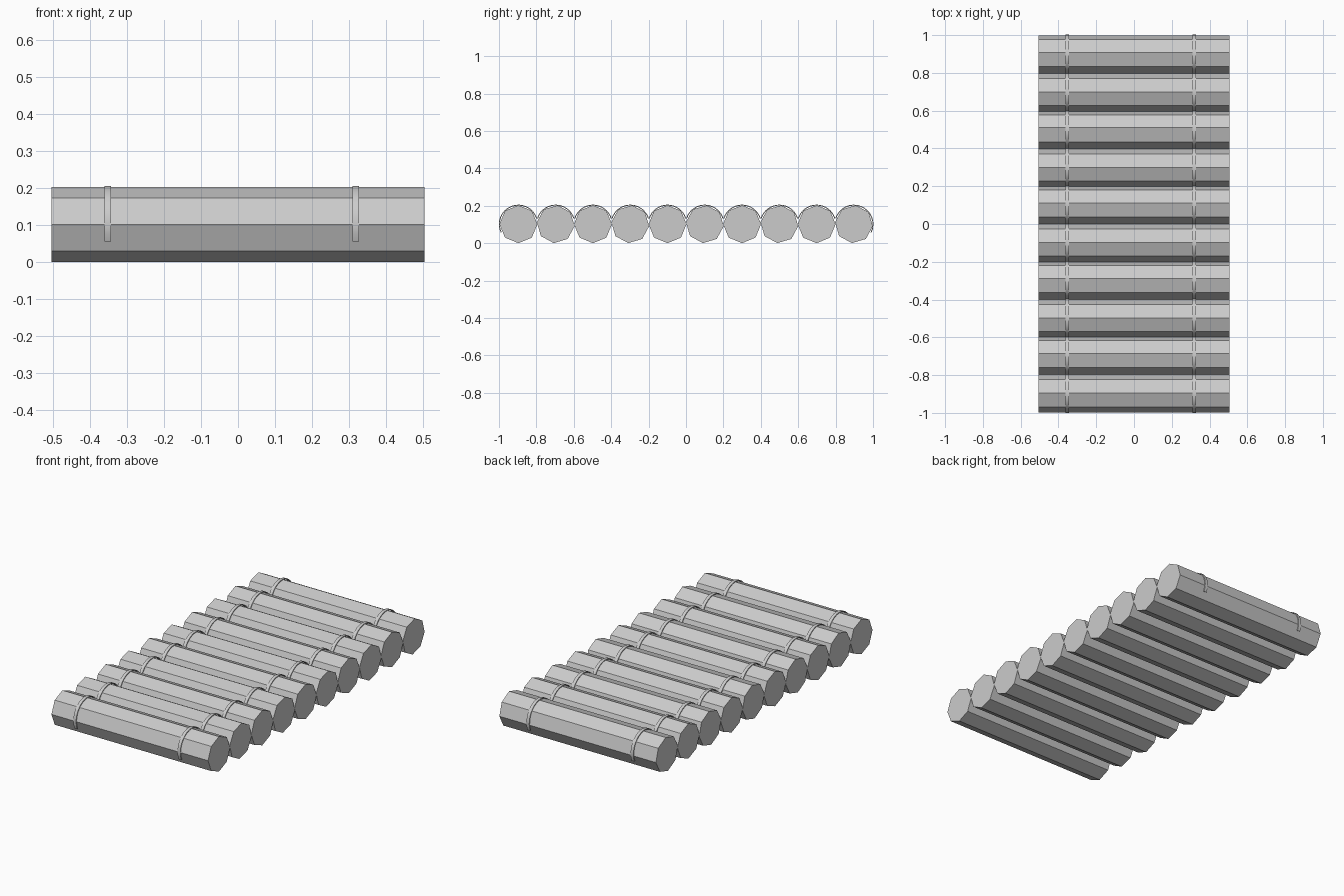
import bpy, bmesh
from math import sin, cos, radians

cube = bpy.data.objects.get("Cube")
if cube:
    bpy.data.objects.remove(cube)

COUNT, STEP, FIRST = 10, 0.1993, -0.896
RADIUS, LENGTH = 0.1015, 1.01


def material(name, value):
    mat = bpy.data.materials.new(name)
    mat.use_nodes = True
    colour = (value, value, value, 1)
    mat.diffuse_color = colour
    mat.node_tree.nodes["Principled BSDF"].inputs["Base Color"].default_value = colour
    return mat


grey = material("plain grey", 0.6)


def finish(name, bm):
    bmesh.ops.recalc_face_normals(bm, faces=bm.faces)
    mesh = bpy.data.meshes.new(name)
    bm.to_mesh(mesh)
    bm.free()
    mesh.materials.append(grey)
    obj = bpy.data.objects.new(name, mesh)
    bpy.context.collection.objects.link(obj)
    return obj


def loft(name, rings):
    """Skin closed rings of points and cap both ends."""
    bm = bmesh.new()
    rows = [[bm.verts.new(p) for p in ring] for ring in rings]
    n = len(rows[0])
    for a, b in zip(rows, rows[1:]):
        for i in range(n):
            j = (i + 1) % n
            bm.faces.new((a[i], a[j], b[j], b[i]))
    bm.faces.new(rows[0])
    bm.faces.new(rows[-1])
    return finish(name, bm)


# Eight-sided logs, every second one rolled slightly
for i in range(COUNT):
    roll = -6 if i % 2 else 0
    angles = [radians(45 * k + roll) for k in range(8)]
    loft(f"log_{i + 1}", [
        [(x, FIRST + i * STEP + RADIUS * cos(a), RADIUS + RADIUS * sin(a)) for a in angles]
        for x in (-LENGTH / 2, LENGTH / 2)])


# Lashing bands that arch over every log and dip into the gaps
def band(name, x, width=0.018, inner=0.0995, outer=0.1045):
    rings = []
    for i in range(COUNT):
        start = 206 if i == 0 else 163
        end = -26 if i == COUNT - 1 else 17
        for k in range(17):
            a = radians(start + (end - start) * k / 16)
            y = FIRST + i * STEP
            rings.append([(x + s * width / 2, y + r * cos(a), RADIUS + r * sin(a))
                          for s, r in ((-1, inner), (-1, outer), (1, outer), (1, inner))])
    obj = loft(name, rings)
    bpy.ops.object.select_all(action="DESELECT")
    obj.select_set(True)
    bpy.context.view_layer.objects.active = obj
    bpy.ops.object.shade_smooth_by_angle(angle=radians(35))


band("right_lashing", -0.353)
band("left_lashing", 0.319)
